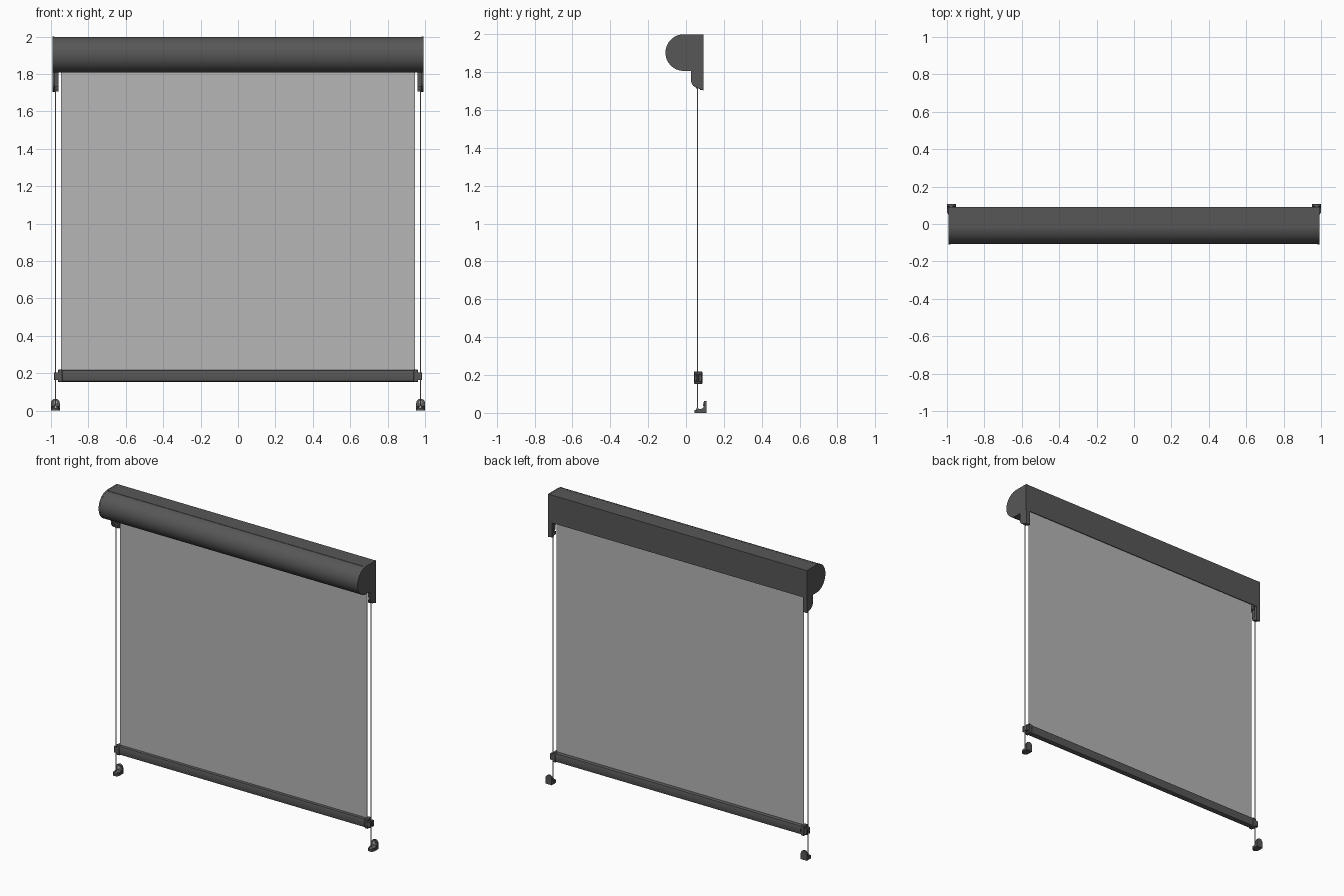
import bpy, bmesh, math
from mathutils import Matrix, Vector

if "Cube" in bpy.data.objects:
    bpy.data.objects.remove(bpy.data.objects["Cube"])


def material(name, rgba):
    m = bpy.data.materials.new(name)
    m.diffuse_color = rgba
    m.use_nodes = True
    m.node_tree.nodes["Principled BSDF"].inputs["Base Color"].default_value = m.diffuse_color
    return m


CASING = material("dark grey casing", (0.095, 0.095, 0.095, 1))
FABRIC = material("light grey fabric", (0.465, 0.465, 0.465, 1))
STEEL = material("pale steel", (0.45, 0.45, 0.45, 1))


def finish(name, bm, mat, mirror=False, bevel=0):
    bmesh.ops.recalc_face_normals(bm, faces=bm.faces)
    me = bpy.data.meshes.new(name)
    bm.to_mesh(me)
    bm.free()
    me.materials.append(mat)
    for p in me.polygons:
        p.use_smooth = True
    me.set_sharp_from_angle(angle=math.radians(35))
    ob = bpy.data.objects.new(name, me)
    bpy.context.collection.objects.link(ob)
    if bevel:
        b = ob.modifiers.new("bevel", 'BEVEL')
        b.width = bevel
        b.segments = 1
    if mirror:
        ob.modifiers.new("mirror", 'MIRROR').use_mirror_merge = False
    return ob


def prism(name, pts, depth, mat, mirror=False, bevel=0):
    """Extrude a profile of 3D points along the vector depth."""
    bm = bmesh.new()
    f = bm.faces.new([bm.verts.new(p) for p in pts])
    r = bmesh.ops.extrude_face_region(bm, geom=[f])
    moved = [v for v in r["geom"] if isinstance(v, bmesh.types.BMVert)]
    bmesh.ops.translate(bm, verts=moved, vec=Vector(depth))
    # close the starting side if the extrusion consumed it
    edges = [e for e in bm.edges if e.is_boundary]
    if edges:
        bmesh.ops.contextual_create(bm, geom=edges)
    return finish(name, bm, mat, mirror, bevel)


def box(name, x, y, z, mat, mirror=False, bevel=0):
    pts = [(x[0], y[0], z[0]), (x[1], y[0], z[0]), (x[1], y[1], z[0]), (x[0], y[1], z[0])]
    return prism(name, pts, (0, 0, z[1] - z[0]), mat, mirror, bevel)


def cylinder(name, a, b, r, mat, seg=20, mirror=False):
    a, b = Vector(a), Vector(b)
    bm = bmesh.new()
    rot = (b - a).to_track_quat('Z', 'Y').to_matrix().to_4x4()
    bmesh.ops.create_cone(bm, cap_ends=True, segments=seg, radius1=r, radius2=r,
                          depth=(b - a).length, matrix=Matrix.Translation((a + b) / 2) @ rot)
    return finish(name, bm, mat, mirror)


def arc(cu, cv, r, a0, a1, n):
    return [(cu + r * math.cos(math.radians(a0 + (a1 - a0) * i / n)),
             cv + r * math.sin(math.radians(a0 + (a1 - a0) * i / n))) for i in range(n + 1)]


def at_x(x, pts):
    return [(x, u, v) for u, v in pts]


# cassette: rounded front, flat back, fine seam on top, slot below for the fabric
d = arc(-0.012, 1.903, 0.096, 98, 270, 32)
slot = [(0.045, 1.807), (0.045, 1.93), (0.087, 1.93), (0.087, 1.807)]
shell = [(0.092, 1.807), (0.092, 1.999), (-0.023, 1.999), (-0.024, 1.997)] + d + slot
prism("cassette", at_x(-0.981, shell), (1.962, 0, 0), CASING)
cap = [(0.092, 1.807), (0.092, 2.0)] + arc(-0.012, 1.9035, 0.0965, 90, 270, 32)
prism("cassette_end_cap", at_x(0.981, cap), (0.01, 0, 0), CASING, mirror=True)

# cable brackets hanging below the cassette
hang = [(0.092, 1.83), (0.027, 1.83), (0.027, 1.765)] + arc(0.065, 1.755, 0.038, 180, 250, 6)[1:] + [(0.092, 1.704)]
prism("cable_bracket", at_x(0.978, hang), (0.0125, 0, 0), CASING, mirror=True)
box("cable_bracket_back", (0.96, 0.979), (0.074, 0.092), (1.706, 1.83), CASING, mirror=True)
box("cable_bracket_grip", (0.96, 0.979), (0.052, 0.075), (1.715, 1.735), CASING, mirror=True)

# fabric sheet, running up into the slot
box("fabric", (-0.946, 0.946), (0.0605, 0.0625), (0.2, 1.925), FABRIC)

# guide cables
cylinder("guide_cable", (0.975, 0.061, 0.012), (0.975, 0.061, 1.73), 0.003, STEEL, mirror=True)

# bottom bar with softly rounded faces
bar = []
for s in (-1, 1):
    side = [(0.01, 0.218), (0.018, 0.214), (0.0205, 0.205), (0.0215, 0.187),
            (0.0205, 0.168), (0.018, 0.158), (0.01, 0.154)]
    side = [(0.0645 + s * u, v) for u, v in side]
    bar += side if s < 0 else side[::-1]
prism("bottom_bar", at_x(-0.938, bar), (1.876, 0, 0), CASING)
box("bottom_bar_end_cap", (0.937, 0.963), (0.042, 0.087), (0.152, 0.22), CASING, mirror=True, bevel=0.004)

# cable guides on the bar ends: two cheeks around the cable
box("cable_guide_front", (0.955, 0.983), (0.044, 0.056), (0.163, 0.205), CASING, mirror=True, bevel=0.002)
box("cable_guide_rear", (0.955, 0.983), (0.066, 0.085), (0.163, 0.205), CASING, mirror=True, bevel=0.002)

# floor feet: rounded base plate, rounded upright plate, sloped rib and fixings
base = arc(0.9765, 0.068, 0.0235, 180, 360, 14) + [(1.0, 0.107), (0.953, 0.107)]
prism("foot_base", [(x, y, 0.0) for x, y in base], (0, 0, 0.014), CASING, mirror=True)
up = [(0.953, 0.0), (1.0, 0.0)] + arc(0.9765, 0.04, 0.0235, 0, 180, 14)
prism("foot_upright", [(x, 0.094, z) for x, z in up], (0, 0.013, 0), CASING, mirror=True)
rib = [(0.06, 0.01), (0.096, 0.01), (0.096, 0.04), (0.09, 0.026), (0.08, 0.021), (0.06, 0.019)]
prism("foot_rib", at_x(0.956, rib), (0.041, 0, 0), CASING, mirror=True)
cylinder("foot_screw", (0.9765, 0.09, 0.045), (0.9765, 0.095, 0.045), 0.009, STEEL, mirror=True)
cylinder("cable_anchor", (0.975, 0.061, 0.01), (0.975, 0.061, 0.024), 0.007, STEEL, mirror=True)
